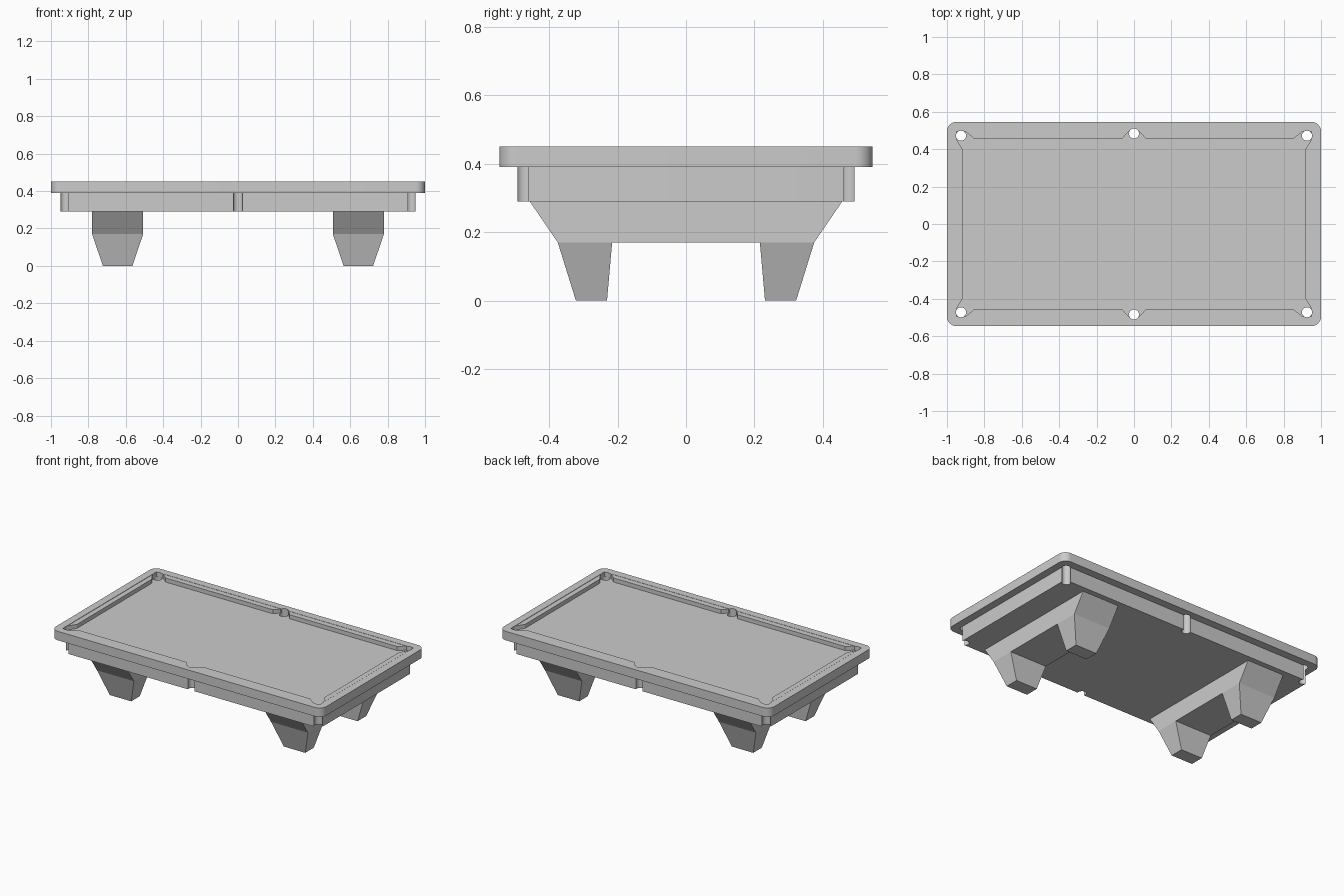
import bpy, bmesh, math

if "Cube" in bpy.data.objects:
    bpy.data.objects.remove(bpy.data.objects["Cube"])

grey = bpy.data.materials.new("plain grey")
grey.diffuse_color = (0.6, 0.6, 0.6, 1)
grey.use_nodes = True
grey.node_tree.nodes["Principled BSDF"].inputs["Base Color"].default_value = grey.diffuse_color


def loft(name, lower, z0, upper, z1):
    """Closed solid between two outlines with equal point counts."""
    bm = bmesh.new()
    a = [bm.verts.new((x, y, z0)) for x, y in lower]
    b = [bm.verts.new((x, y, z1)) for x, y in upper]
    bm.faces.new(a)
    bm.faces.new(b)
    n = len(a)
    for i in range(n):
        j = (i + 1) % n
        bm.faces.new((a[i], a[j], b[j], b[i]))
    bmesh.ops.recalc_face_normals(bm, faces=bm.faces)
    me = bpy.data.meshes.new(name)
    bm.to_mesh(me)
    bm.free()
    ob = bpy.data.objects.new(name, me)
    bpy.context.collection.objects.link(ob)
    me.materials.append(grey)
    return ob


def rect(x0, x1, y0, y1):
    return [(x0, y0), (x1, y0), (x1, y1), (x0, y1)]


def rounded(hx, hy, r, steps=8):
    pts = []
    for q, (sx, sy) in enumerate(((1, 1), (-1, 1), (-1, -1), (1, -1))):
        for i in range(steps + 1):
            a = math.pi / 2 * (q + i / steps)
            pts.append((sx * (hx - r) + r * math.cos(a),
                        sy * (hy - r) + r * math.sin(a)))
    return pts


def cut(ob, cutter):
    m = ob.modifiers.new("cut", 'BOOLEAN')
    m.operation = 'DIFFERENCE'
    m.solver = 'EXACT'
    m.object = cutter
    bpy.context.view_layer.objects.active = ob
    bpy.ops.object.modifier_apply(modifier=m.name)


def smooth(ob):
    bpy.ops.object.select_all(action='DESELECT')
    ob.select_set(True)
    bpy.context.view_layer.objects.active = ob
    bpy.ops.object.shade_smooth_by_angle(angle=math.radians(30))


# Rail slab with sunken bed, and the apron below it
BED, TOP = 0.422, 0.45
o = rounded(1.0, 0.5455, 0.05)
rail = loft("rail_and_bed", o, 0.39, o, TOP)
o = rounded(0.95, 0.493, 0.036)
apron = loft("apron", o, 0.29, o, 0.39)

o = rect(-0.95, 0.95, -0.495, 0.495)
bed_cutter = loft("bed_cutter", o, BED, o, 0.6)
cut(rail, bed_cutter)

# Six pocket holes drilled straight through rail and apron
cutters = [bed_cutter]
for px, py in ((0.925, 0.472), (0, 0.484), (-0.925, 0.472)):
    for s in (1, -1):
        o = [(px + 0.027 * math.cos(math.tau * i / 24),
              s * py + 0.027 * math.sin(math.tau * i / 24)) for i in range(24)]
        c = loft("pocket_cutter", o, 0.2, o, 0.6)
        cut(rail, c)
        cut(apron, c)
        cutters.append(c)
for c in cutters:
    bpy.data.objects.remove(c)
smooth(rail)
smooth(apron)

# Cushions around the bed
long_c = [(0.03, 0.494), (0.062, 0.457), (0.855, 0.457), (0.90, 0.494)]
short_c = [(0.948, 0.45), (0.914, 0.395), (0.914, -0.395), (0.948, -0.45)]
for sx in (1, -1):
    o = [(sx * x, y) for x, y in short_c]
    loft("end_cushion", o, BED - 0.002, o, TOP - 0.001)
    for sy in (1, -1):
        o = [(sx * x, sy * y) for x, y in long_c]
        loft("side_cushion", o, BED - 0.002, o, TOP - 0.001)

# Leg beams and tapered feet
for s in (1, -1):
    cx = s * 0.6435
    loft("leg_beam", rect(cx - 0.1365, cx + 0.1365, -0.375, 0.375), 0.17,
         rect(cx - 0.1365, cx + 0.1365, -0.457, 0.457), 0.29)
    for sy in (1, -1):
        low = [(x, sy * y) for x, y in rect(cx - 0.079, cx + 0.079, 0.231, 0.322)]
        up = [(x, sy * y) for x, y in rect(cx - 0.1365, cx + 0.1365, 0.216, 0.375)]
        loft("leg", low, 0.0, up, 0.17)
